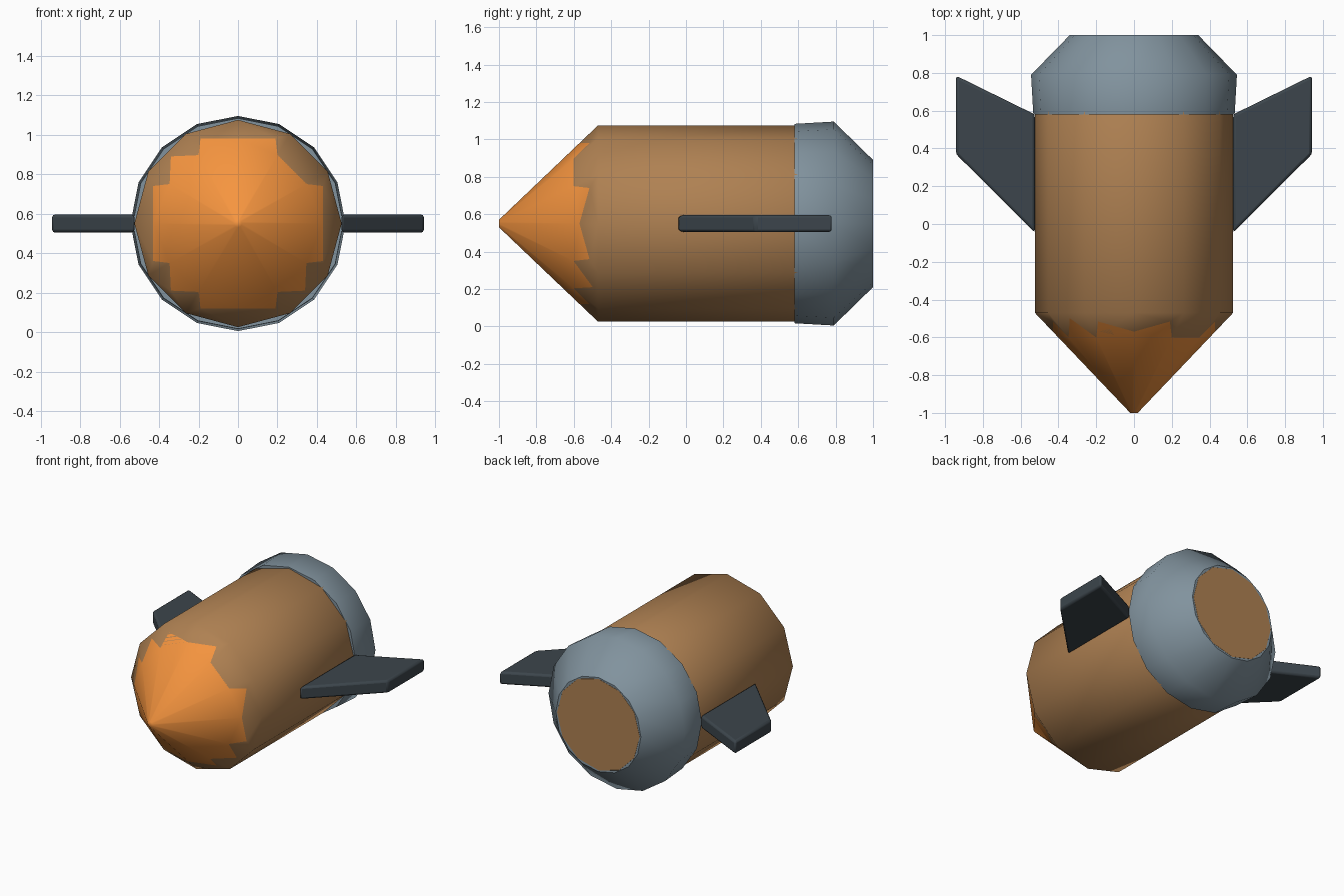
import bpy, bmesh
from math import sin, cos, pi, atan2, hypot, radians

if "Cube" in bpy.data.objects:
    bpy.data.objects.remove(bpy.data.objects["Cube"])

CZ = 0.55  # height of the long axis


def material(name, rgb):
    m = bpy.data.materials.new(name)
    m.diffuse_color = (*rgb, 1)
    m.use_nodes = True
    m.node_tree.nodes["Principled BSDF"].inputs["Base Color"].default_value = m.diffuse_color
    return m


TAN = material("tan", (0.43, 0.22, 0.085))
ORANGE = material("orange", (0.92, 0.30, 0.05))
GREY = material("blue_grey", (0.22, 0.29, 0.34))
DARK = material("dark_grey", (0.045, 0.06, 0.072))


def finish(bm, name, mats, angle):
    bmesh.ops.recalc_face_normals(bm, faces=bm.faces)
    me = bpy.data.meshes.new(name)
    bm.to_mesh(me)
    bm.free()
    ob = bpy.data.objects.new(name, me)
    bpy.context.collection.objects.link(ob)
    for m in mats:
        me.materials.append(m)
    bpy.ops.object.select_all(action='DESELECT')
    ob.select_set(True)
    bpy.context.view_layer.objects.active = ob
    if angle:
        bpy.ops.object.shade_smooth_by_angle(angle=radians(angle))
    return ob


def polar(bm, r, a, y):
    return bm.verts.new((r * sin(a), y, CZ + r * cos(a)))


def ring(bm, r, y, n):
    return [polar(bm, r, 2 * pi * i / n, y) for i in range(n)]


def bridge(bm, a, b):
    n = len(a)
    for i in range(n):
        bm.faces.new((a[i], a[(i + 1) % n], b[(i + 1) % n], b[i]))


# body: 12-sided hull with a pointed nose whose tip is painted in a jagged patch
R, TIP, Y0, N = 0.525, 0.02, -0.47, 12
bm = bmesh.new()
tip = ring(bm, TIP, -1, N)
shoulder = ring(bm, R, Y0, N)
quadrant = [(0, .43), (.19, .43), (.2, .3464), (.34, .34), (.3464, .2), (.43, .19)]
jag = []
for q in range(4):
    for i, (x, z) in enumerate(quadrant):
        r, a = hypot(x, z), atan2(x, z) + q * pi / 2
        mid = ((q * 6 + i) // 2 + 0.5) * pi / 6
        facet_r = r * cos(a - mid) / cos(pi / 12)
        y = -1 + (facet_r - TIP) / (R - TIP) * (Y0 + 1)
        jag.append(polar(bm, r, a, y))
for k in range(N):
    edge = [jag[2 * k], jag[2 * k + 1], jag[(2 * k + 2) % 24]]
    k2 = (k + 1) % N
    bm.faces.new([tip[k2], tip[k]] + edge).material_index = 1
    bm.faces.new([shoulder[k2], shoulder[k]] + edge)
bm.faces.new(tip).material_index = 1
rear = ring(bm, R, 0.78, N)
tail = ring(bm, 0.33, 1.0, N)
bridge(bm, shoulder, rear)
bridge(bm, rear, tail)
bm.faces.new(ring(bm, 0.33, 1.0, N)[::-1])
bmesh.ops.triangulate(bm, faces=[f for f in bm.faces if f.material_index == 0 and len(f.verts) == 5])
finish(bm, "body", [TAN, ORANGE], 60)

# tail cap: 16-sided shell with a front lip and a rear rim
bm = bmesh.new()
shell = [ring(bm, r, y, 16) for r, y in ((.50, .58), (.533, .58), (.545, .79), (.34, 1.0))]
for a, b in zip(shell, shell[1:]):
    bridge(bm, a, b)
bridge(bm, ring(bm, .34, 1.0, 16), ring(bm, .30, .998, 16))
finish(bm, "tail_cap", [GREY], 60)

# swept side fins
for side, name in ((1, "right_fin"), (-1, "left_fin")):
    bm = bmesh.new()
    pts = [(.525, -.045), (.942, .37), (.942, .785), (.525, .58)]
    base = bm.faces.new([bm.verts.new((side * x, y, CZ - .046)) for x, y in pts])
    ext = bmesh.ops.extrude_face_region(bm, geom=[base])
    bmesh.ops.translate(bm, vec=(0, 0, .092),
                        verts=[g for g in ext["geom"] if isinstance(g, bmesh.types.BMVert)])
    ob = finish(bm, name, [DARK], 30)
    bev = ob.modifiers.new("soft_edges", 'BEVEL')
    bev.width = 0.015
    bev.segments = 2
